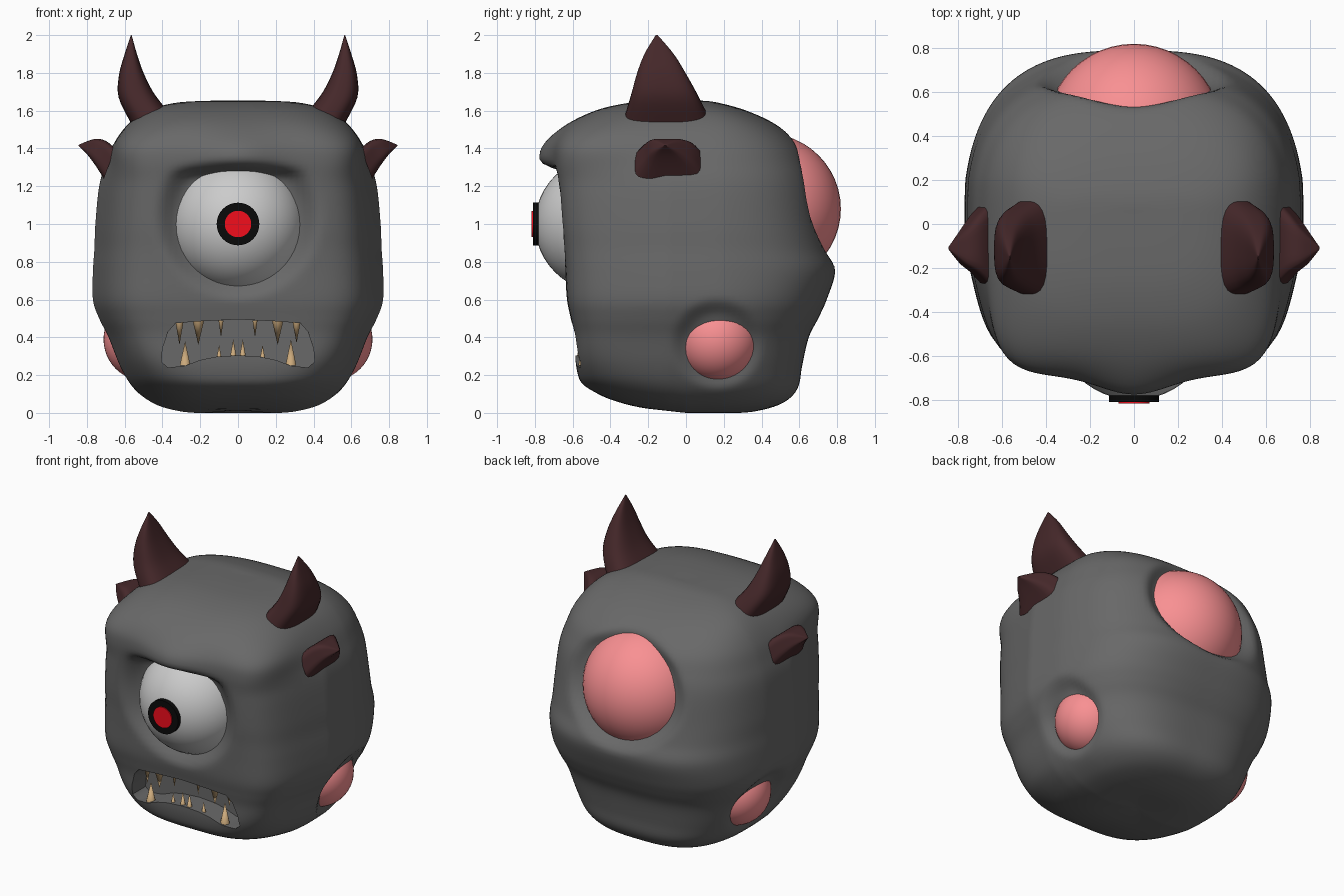
import bpy, bmesh, math

if "Cube" in bpy.data.objects:
    bpy.data.objects.remove(bpy.data.objects["Cube"])


def material(name, rgb):
    m = bpy.data.materials.new(name)
    m.diffuse_color = (*rgb, 1)
    m.use_nodes = True
    m.node_tree.nodes["Principled BSDF"].inputs["Base Color"].default_value = m.diffuse_color
    return m


SKIN = material("skin", (0.14, 0.14, 0.14))
HORN = material("horn", (0.06, 0.021, 0.023))
PINK = material("pink", (0.95, 0.28, 0.29))
WHITE = material("eye_white", (0.55, 0.55, 0.55))
BLACK = material("black", (0.003, 0.003, 0.003))
RED = material("red", (0.9, 0.004, 0.012))
TOOTH = material("tooth", (0.6, 0.4, 0.2))


def finish(ob, mat, angle=50):
    ob.data.materials.append(mat)
    bpy.ops.object.select_all(action='DESELECT')
    ob.select_set(True)
    bpy.context.view_layer.objects.active = ob
    bpy.ops.object.shade_smooth_by_angle(angle=math.radians(angle))
    return ob


def smooth_rows(rows, steps):
    """Catmull-Rom interpolation of a table of rows."""
    out = []
    for i in range(len(rows) - 1):
        a, b, c, d = (rows[max(0, min(len(rows) - 1, i + k))] for k in (-1, 0, 1, 2))
        for s in range(steps):
            t = s / steps
            out.append([0.5 * (2 * q + (r - p) * t + (2 * p - 5 * q + 4 * r - w) * t * t
                               + (3 * q - p - 3 * r + w) * t ** 3) for p, q, r, w in zip(a, b, c, d)])
    out.append(list(rows[-1]))
    return out


def super_dir(a, n):
    c, s = math.cos(a), math.sin(a)
    r = (abs(c) ** n + abs(s) ** n) ** (-1 / n)
    return c * r, s * r


def loft(name, rings):
    bm = bmesh.new()
    vs = [[bm.verts.new(p) for p in ring] for ring in rings]
    for a, b in zip(vs, vs[1:]):
        for i in range(len(a)):
            j = (i + 1) % len(a)
            bm.faces.new((a[i], a[j], b[j], b[i]))
    bm.faces.new(vs[0])
    bm.faces.new(vs[-1])
    bmesh.ops.remove_doubles(bm, verts=bm.verts, dist=1e-4)
    bmesh.ops.recalc_face_normals(bm, faces=bm.faces)
    me = bpy.data.meshes.new(name)
    bm.to_mesh(me)
    bm.free()
    ob = bpy.data.objects.new(name, me)
    bpy.context.collection.objects.link(ob)
    return ob


def fade(d, inner, outer):
    t = max(0, min(1, (outer - d) / (outer - inner)))
    return t * t * (3 - 2 * t)


def sculpt(x, y, z):
    """Tapered cheeks, dents around eye and pink lumps, brow ridge."""
    x *= 1 - 0.17 * max(0, -y - 0.1) / 0.6 * fade(z, 1.2, 1.5) - 0.05 * max(0, y - 0.2) / 0.5
    z += 0.11 * max(0, -y) * fade(z, 0.02, 0.2)
    if y < -0.2:
        front = fade(y, -0.45, -0.25)
        y += 0.085 * front * fade(math.hypot(x, z - 1.04), 0.30, 0.45) * fade(z, 1.24, 1.31)
        brow = fade(1.36 - z, 0.02, 0.09) * fade(z, 1.36, 1.6)
        y -= 0.085 * brow * front * math.exp(-(x / 0.22) ** 2)
    if y > 0.3:
        d = math.hypot(x / 0.34, (z - 1.13) / 0.28)
        y -= 0.07 * fade(d, 0.95, 1.35)
    if abs(x) > 0.4:
        d = math.hypot(y - 0.165, z - 0.365)
        x -= math.copysign(0.04 * fade(d, 0.15, 0.25), x)
    return x, y, max(0, z)


# Body: z, half width, front y, back y
CY = 0.04
profile = [(0.015, 0, CY, CY), (0.0, 0.22, -0.2, 0.28), (0.025, 0.38, -0.39, 0.44),
           (0.07, 0.48, -0.49, 0.54), (0.14, 0.56, -0.55, 0.595), (0.25, 0.625, -0.582, 0.615),
           (0.4, 0.685, -0.59, 0.65), (0.5, 0.735, -0.61, 0.70), (0.6, 0.768, -0.63, 0.745),
           (0.75, 0.768, -0.64, 0.79), (0.87, 0.76, -0.65, 0.755), (1.0, 0.755, -0.665, 0.725),
           (1.2, 0.735, -0.68, 0.69), (1.32, 0.70, -0.69, 0.65), (1.43, 0.655, -0.68, 0.59),
           (1.53, 0.58, -0.61, 0.47), (1.60, 0.48, -0.48, 0.32), (1.64, 0.34, -0.31, 0.18),
           (1.652, 0.17, -0.13, 0.1), (1.652, 0, CY, CY)]
rings = []
for z, hx, yf, yb in smooth_rows(profile, 5):
    ring = []
    n_front = 3.5 + 3 * fade(z, 1.3, 1.6) * fade(-z, -0.4, -0.1)
    for i in range(160):
        a = 2 * math.pi * i / 160
        c, s = super_dir(a, n_front if math.sin(a) < 0 else 2.9)
        ring.append(sculpt(hx * c, CY + s * ((yb - CY) if s > 0 else (CY - yf)), z))
    rings.append(ring)
body = loft("body", rings)

# Mouth cavity
half = [(0, 0.305), (0.12, 0.297), (0.2, 0.28), (0.28, 0.25), (0.37, 0.24), (0.405, 0.27),
        (0.4, 0.34), (0.37, 0.43), (0.33, 0.475), (0.2, 0.485), (0, 0.495)]
outline = half + [(-x, z) for x, z in half[-2:0:-1]]
cutter = loft("mouth_cutter", [[(x, y, z) for x, z in outline] for y in (-1, -0.42)])
cutter.hide_render = True
mod = body.modifiers.new("mouth", 'BOOLEAN')
mod.operation, mod.object, mod.solver = 'DIFFERENCE', cutter, 'EXACT'
bpy.context.view_layer.objects.active = body
bpy.ops.object.modifier_apply(modifier=mod.name)
bpy.data.objects.remove(cutter)
finish(body, SKIN)


def ball(name, loc, r, mat):
    bpy.ops.mesh.primitive_uv_sphere_add(segments=48, ring_count=24, radius=r, location=loc)
    bpy.context.object.name = name
    return finish(bpy.context.object, mat)


def disc(name, r, front, mat):
    bpy.ops.mesh.primitive_cylinder_add(vertices=40, radius=r, depth=front - 0.74,
                                        location=(0, -(front + 0.74) / 2, 1.0),
                                        rotation=(math.pi / 2, 0, 0))
    bpy.context.object.name = name
    return finish(bpy.context.object, mat)


# Eye
ball("eyeball", (0, -0.44, 1.0), 0.36, WHITE)
disc("iris", 0.113, 0.81, BLACK)
disc("pupil", 0.07, 0.817, RED)

# Pink lumps
ball("back_lump", (0, 0.42, 1.08), 0.40, PINK)
for side, s in (("right", 1), ("left", -1)):
    ball(side + "_side_lump", (s * 0.49, 0.165, 0.39), 0.222, PINK)

# Horns: inner x, z, outer x, z, front y, back y
big = [(0.39, 1.62, 0.57, 1.54, -0.32, 0.11), (0.45, 1.70, 0.632, 1.67, -0.29, 0.06),
       (0.50, 1.80, 0.63, 1.79, -0.26, 0.0), (0.535, 1.90, 0.60, 1.90, -0.22, -0.065),
       (0.563, 2.0, 0.567, 2.0, -0.16, -0.15)]
small = [(0.65, 1.40, 0.71, 1.24, -0.27, 0.09), (0.70, 1.44, 0.755, 1.31, -0.22, 0.04),
         (0.76, 1.45, 0.80, 1.37, -0.18, -0.03), (0.842, 1.42, 0.845, 1.415, -0.115, -0.105)]
for label, table, n in (("big_horn", big, 3), ("small_horn", small, 6)):
    for side, sx in (("right", 1), ("left", -1)):
        rings = []
        for x0, z0, x1, z1, y0, y1 in smooth_rows(table, 4):
            ring = []
            for i in range(32):
                c, s = super_dir(2 * math.pi * i / 32, n)
                ring.append((sx * ((x0 + x1) / 2 + c * (x1 - x0) / 2),
                             (y0 + y1) / 2 + s * (y1 - y0) / 2,
                             (z0 + z1) / 2 + c * (z1 - z0) / 2))
            rings.append(ring)
        finish(loft(side + "_" + label, rings), HORN)

# Teeth: x, base z, tip z, radius
teeth = [(-0.31, 0.48, 0.36, 0.022), (-0.21, 0.49, 0.36, 0.032), (-0.09, 0.49, 0.40, 0.014),
         (0.09, 0.49, 0.40, 0.014), (0.21, 0.49, 0.36, 0.032), (0.31, 0.48, 0.37, 0.022),
         (-0.28, 0.25, 0.38, 0.03), (-0.1, 0.29, 0.36, 0.014), (-0.025, 0.295, 0.39, 0.018),
         (0.025, 0.295, 0.39, 0.018), (0.13, 0.29, 0.36, 0.014), (0.28, 0.25, 0.39, 0.03)]
for n, (x, zb, zt, r) in enumerate(teeth):
    bpy.ops.mesh.primitive_cone_add(vertices=10, radius1=r, depth=abs(zt - zb),
                                    location=(x, -0.56 + 0.25 * x * x, (zb + zt) / 2),
                                    rotation=(math.pi if zt < zb else 0, 0, 0))
    bpy.context.object.name = "tooth_%d" % (n + 1)
    finish(bpy.context.object, TOOTH)
